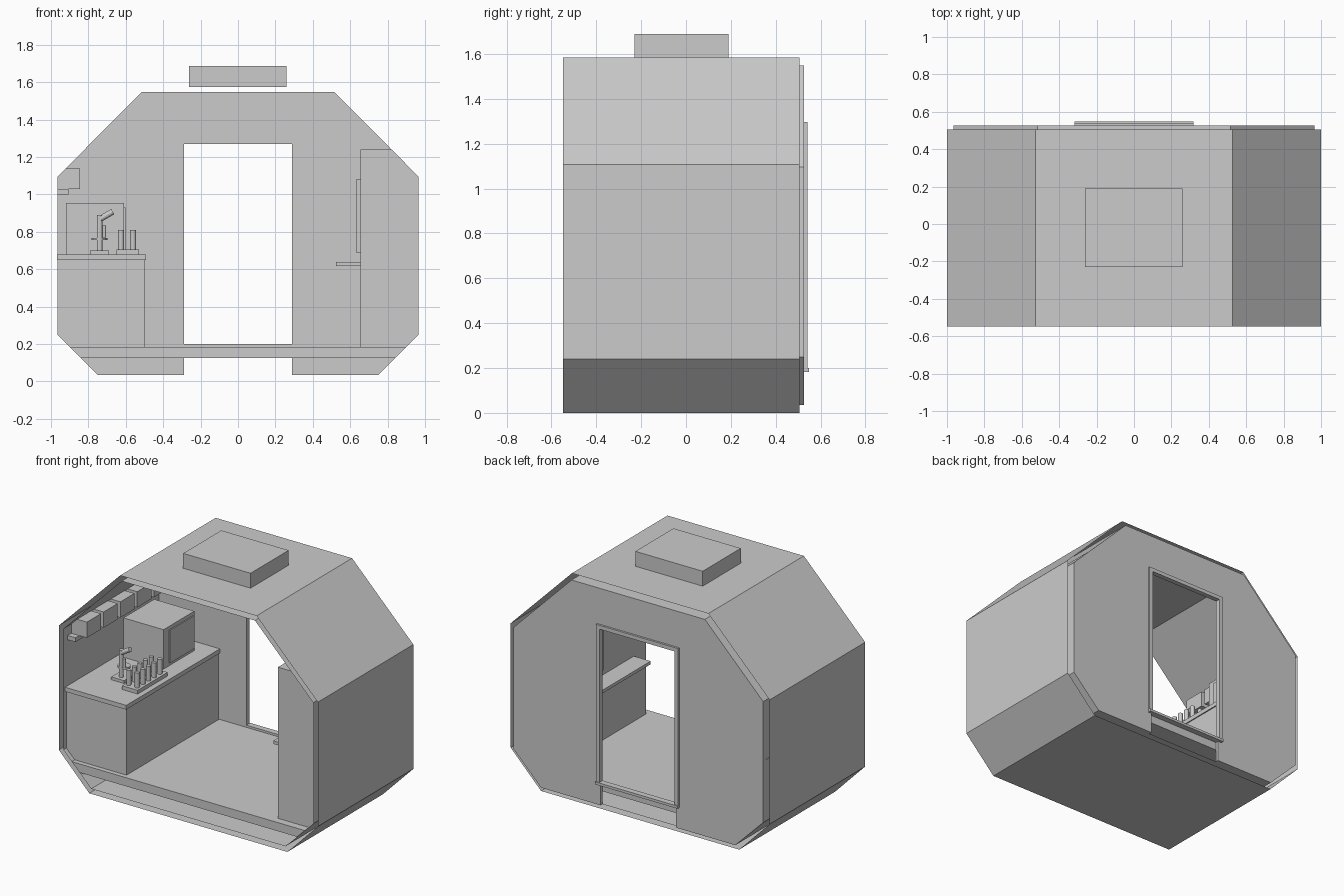
import bpy, bmesh, math
from mathutils import Vector

if "Cube" in bpy.data.objects:
    bpy.data.objects.remove(bpy.data.objects["Cube"])


def make(name, bm):
    me = bpy.data.meshes.new(name)
    bm.to_mesh(me)
    bm.free()
    ob = bpy.data.objects.new(name, me)
    bpy.context.collection.objects.link(ob)
    return ob


def prism(name, pts, y0, y1, caps=True):
    """Extrude an xz profile along y; without caps it is an open tube."""
    bm = bmesh.new()
    a = [bm.verts.new((x, y0, z)) for x, z in pts]
    b = [bm.verts.new((x, y1, z)) for x, z in pts]
    n = len(pts)
    for i in range(n):
        j = (i + 1) % n
        bm.faces.new((a[i], a[j], b[j], b[i]))
    if caps:
        bm.faces.new(a[::-1])
        bm.faces.new(b)
    bmesh.ops.recalc_face_normals(bm, faces=bm.faces)
    return make(name, bm)


def box(name, x0, x1, y0, y1, z0, z1):
    return prism(name, [(x0, z0), (x1, z0), (x1, z1), (x0, z1)], y0, y1)


def cyl(name, p, q, r, seg=12):
    p, q = Vector(p), Vector(q)
    bm = bmesh.new()
    bmesh.ops.create_cone(bm, cap_ends=True, segments=seg, radius1=r, radius2=r,
                          depth=(q - p).length)
    ob = make(name, bm)
    ob.rotation_mode = 'QUATERNION'
    ob.rotation_quaternion = (q - p).to_track_quat('Z', 'Y')
    ob.location = (p + q) / 2
    return ob


def mirrored(half):
    return half + [(-x, z) for x, z in reversed(half)]


# open octagonal shell: outer skin and inner lining
prism("outer_skin", mirrored([(.765, 0), (1, .24), (1, 1.108), (.527, 1.584)]), -.548, .506, False)
prism("inner_lining", mirrored([(.75, .035), (.965, .25), (.965, 1.095), (.515, 1.548)]), -.548, .506, False)

# floor slab fitted between the lower chamfers
prism("floor", mirrored([(.84, .125), (.9, .185)]), -.548, .506)

# back wall with the doorway cut through to its lower edge
prism("back_wall", mirrored([(.29, 1.27), (.29, .035), (.75, .035), (.965, .25),
                             (.965, 1.095), (.515, 1.548)]), .506, .527)

# door frame and sill
for s, side in ((-1, "left"), (1, "right")):
    box("door_jamb_" + side, *sorted((s * .29, s * .318)), .527, .541, .185, 1.27)
box("door_head", -.318, .318, .527, .541, 1.27, 1.297)
box("door_sill", -.318, .318, .506, .548, .182, .2)

# roof unit
box("roof_unit", -.262, .258, -.23, .19, 1.575, 1.688)

# counter on the left
prism("counter", [(-.5, .185), (-.5, .65), (-.965, .65), (-.965, .25), (-.9, .185)], -.515, .5)
box("counter_top", -.967, -.492, -.53, .503, .65, .68)

# oven with its door
box("oven", -.92, -.61, .05, .39, .68, .955)
box("oven_door", -.61, -.602, .11, .38, .7, .93)

# overhead canisters on a rail
for i in range(5):
    y = -.46 + i * .185
    prism("canister_%d" % i, [(-.965, 1.03), (-.845, 1.03), (-.845, 1.14),
                              (-.92, 1.14), (-.965, 1.095)], y, y + .155)
box("canister_rail", -.965, -.905, -.5, .45, 1.0, 1.03)

# dispenser tap
box("tap_base", -.79, -.69, -.27, -.11, .68, .7)
cyl("tap_stem", (-.74, -.23, .7), (-.74, -.23, .89), .015)
cyl("tap_spout", (-.735, -.23, .87), (-.67, -.23, .908), .016)
cyl("tap_knob", (-.715, -.23, .77), (-.715, -.23, .835), .01)
cyl("tap_plate", (-.74, -.2, .756), (-.74, -.2, .768), .042, 16)

# tray with two rows of tubes
box("tube_tray", -.65, -.53, -.35, -.02, .68, .706)
for i in range(5):
    for j, x in enumerate((-.626, -.561)):
        y = -.31 + i * .062
        cyl("tube_%d_%d" % (i, j), (x, y, .706), (x, y, .81), .016)

# tall cabinet on the right, with fold-out shelf and wall panel
prism("cabinet", [(.655, .185), (.9, .185), (.965, .25), (.965, 1.095),
                  (.822, 1.24), (.655, 1.24)], -.495, .5)
box("cabinet_shelf", .525, .655, -.36, .25, .618, .64)
box("cabinet_panel", .633, .655, 0, .38, .687, 1.082)
